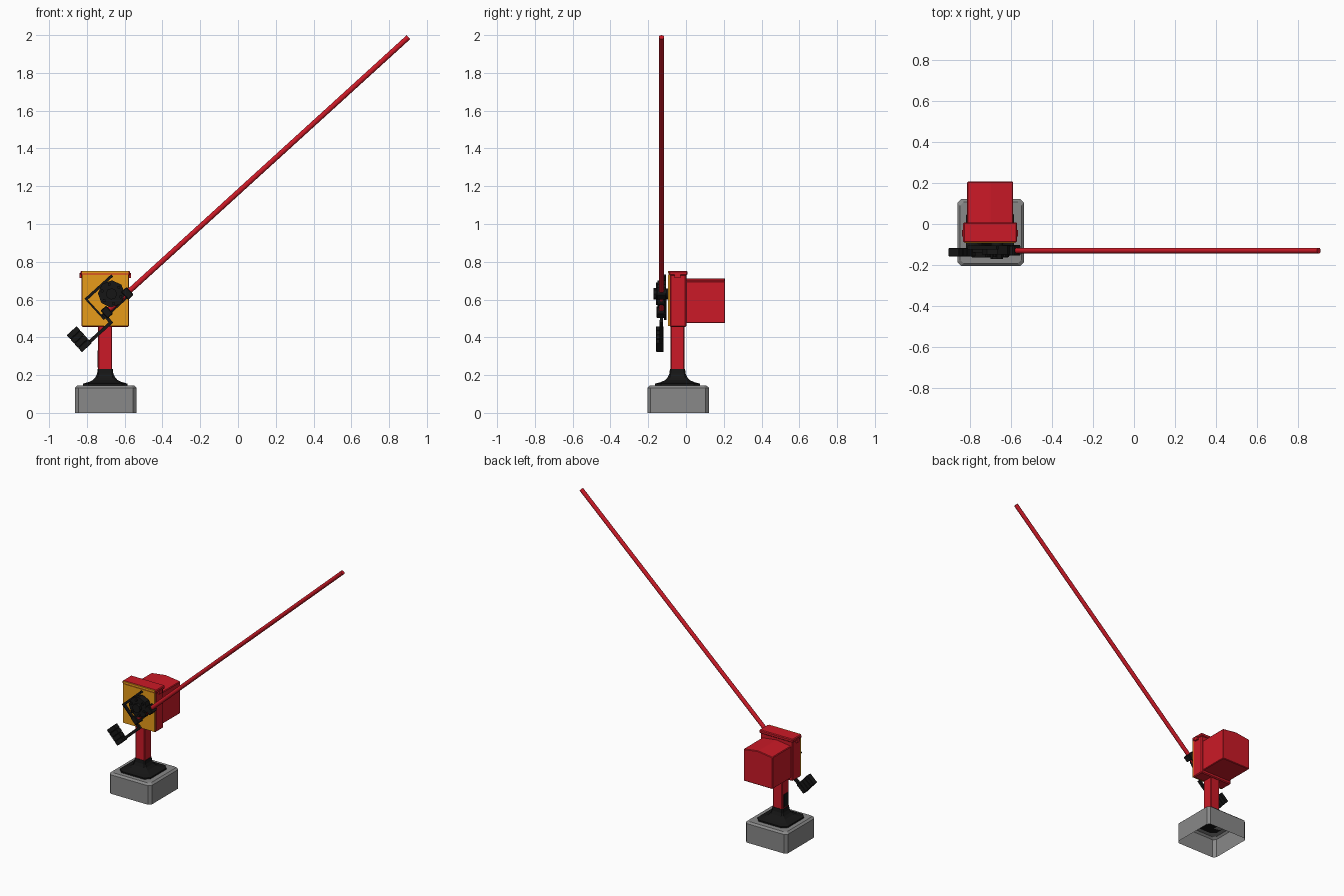
import bpy, bmesh, math
from mathutils import Matrix, Vector

if "Cube" in bpy.data.objects:
    bpy.data.objects.remove(bpy.data.objects["Cube"])


def mat(name, rgb):
    m = bpy.data.materials.new(name)
    m.diffuse_color = (*rgb, 1)
    m.use_nodes = True
    m.node_tree.nodes["Principled BSDF"].inputs["Base Color"].default_value = m.diffuse_color
    return m


RED = mat("red_paint", (0.60, 0.01, 0.02))
ORANGE = mat("orange_paint", (0.80, 0.33, 0.01))
BLACK = mat("black_metal", (0.008, 0.008, 0.008))
GREY = mat("concrete", (0.25, 0.25, 0.25))

# Frame of the tilted arm: local x runs along the boom, origin at the hub
ARM = Matrix.Translation((-0.67, 0, 0.63)) @ Matrix.Rotation(-math.radians(42.3), 4, 'Y')
WORLD = Matrix.Identity(4)


def finish(name, bm, material, frame=WORLD):
    bmesh.ops.recalc_face_normals(bm, faces=bm.faces)
    me = bpy.data.meshes.new(name)
    bm.to_mesh(me)
    bm.free()
    ob = bpy.data.objects.new(name, me)
    bpy.context.collection.objects.link(ob)
    ob.matrix_world = frame
    me.materials.append(material)
    return ob


def box(name, x, y, z, material, frame=WORLD, bevel=0):
    lo, hi = Vector((x[0], y[0], z[0])), Vector((x[1], y[1], z[1]))
    bm = bmesh.new()
    bmesh.ops.create_cube(bm, size=1, matrix=Matrix.Translation((lo + hi) / 2)
                          @ Matrix.Diagonal((*(hi - lo), 1)))
    if bevel:
        bmesh.ops.bevel(bm, geom=bm.edges[:], offset=bevel, segments=1, affect='EDGES')
    return finish(name, bm, material, frame)


def cylinder(name, p, q, r, sides, material, frame=WORLD):
    p, q = Vector(p), Vector(q)
    bm = bmesh.new()
    turn = (q - p).to_track_quat('Z', 'Y').to_matrix().to_4x4()
    bmesh.ops.create_cone(bm, cap_ends=True, segments=sides, radius1=r, radius2=r,
                          depth=(q - p).length, matrix=Matrix.Translation((p + q) / 2) @ turn)
    ob = finish(name, bm, material, frame)
    if sides > 8:
        ob.data.shade_smooth()
        ob.data.set_sharp_from_angle(angle=math.radians(40))
    return ob


def square_loft(name, cx, cy, rings, material, cap=False):
    """Stack of chamfered squares given as (z, half width, chamfer)."""
    bm = bmesh.new()
    loops = []
    for z, h, c in rings:
        k = h - c
        pts = [(h, -k), (h, k), (k, h), (-k, h), (-h, k), (-h, -k), (-k, -h), (k, -h)]
        loops.append([bm.verts.new((cx + x, cy + y, z)) for x, y in pts])
    for a, b in zip(loops, loops[1:]):
        for i in range(8):
            j = (i + 1) % 8
            bm.faces.new((a[i], a[j], b[j], b[i]))
    if cap:
        bm.faces.new(loops[0])
        bm.faces.new(loops[-1])
    return finish(name, bm, material)


# Foundation shell, open underneath, with a curved foot and post
square_loft("foundation", -0.70, -0.042, [(0, .163, .018), (.133, .163, .018),
            (.145, .150, .018), (.145, .07, .018)], GREY)
square_loft("post_foot", -0.703, -0.045, [(.145, .118, .03), (.155, .118, .03),
            (.163, .088, .024), (.173, .066, .018), (.188, .052, .012),
            (.208, .043, .007), (.232, .040, .005)], BLACK, True)
square_loft("post", -0.703, -0.045, [(.20, .037, .005), (.47, .037, .005)], RED, True)
box("post_hatch", (-.744, -.738), (-.07, -.02), (.24, .33), BLACK)

# Housing: front case, lid, front panel
box("front_case", (-.828, -.577), (-.086, .002), (.455, .735), RED, bevel=.006)
box("case_lid", (-.834, -.571), (-.090, .008), (.728, .752), RED, bevel=.005)
box("front_panel", (-.825, -.580), (-.094, -.084), (.460, .733), ORANGE)
box("lid_front", (-.825, -.580), (-.094, -.084), (.737, .750), ORANGE)
for s in (-1, 1):
    box("lid_catch", (-.7025 + s * .131 - .006, -.7025 + s * .131 + .006),
        (-.06, -.03), (.715, .74), RED)

# Rear case with a shallow ridge
bm = bmesh.new()
outline = [(-.815, .475), (-.59, .475), (-.59, .698), (-.7025, .713), (-.815, .698)]
face = bm.faces.new([bm.verts.new((x, -.01, z)) for x, z in outline])
out = bmesh.ops.extrude_face_region(bm, geom=[face])
bmesh.ops.translate(bm, verts=[v for v in out["geom"] if isinstance(v, bmesh.types.BMVert)],
                    vec=(0, .217, 0))
bmesh.ops.bevel(bm, geom=bm.edges[:], offset=.004, segments=1, affect='EDGES')
finish("rear_case", bm, RED)

# Drive hub with bolts
cylinder("drive_shaft", (0, -.08, 0), (0, -.15, 0), .03, 12, BLACK, ARM)
cylinder("hub_disc", (0, -.105, 0), (0, -.150, 0), .072, 8, BLACK, ARM)
cylinder("hub_cap", (0, -.150, 0), (0, -.172, 0), .03, 8, BLACK, ARM)
for i in range(6):
    t = math.tau * i / 6
    x, z = .052 * math.cos(t), .052 * math.sin(t)
    cylinder("hub_bolt", (x, -.148, z), (x, -.160, z), .009, 6, BLACK, ARM)

# Boom, held by two clamps
cylinder("boom", (-.09, -.13, -.053), (2.078, -.13, -.053), .014, 16, RED, ARM)
for a in (-.083, .064):
    box("boom_clamp", (a - .02, a + .02), (-.155, -.105), (-.083, -.027), BLACK, ARM, .004)

# Bracket around the hub
box("bracket_top", (-.12, .068), (-.125, -.105), (.062, .077), BLACK, ARM)
box("bracket_side", (-.123, -.113), (-.125, -.105), (-.06, .077), BLACK, ARM)
box("bracket_foot", (-.123, .084), (-.116, -.102), (-.075, -.045), BLACK, ARM)
box("bracket_web", (-.01, .01), (-.123, -.107), (.04, .07), BLACK, ARM)

# Counterweight arm and stacked plates
box("weight_link", (-.112, -.095), (-.138, -.122), (-.118, -.05), BLACK, ARM)
box("weight_arm", (-.30, -.095), (-.140, -.122), (-.119, -.101), BLACK, ARM)
for i in range(4):
    b = -.123 + i * .0305
    box("weight_plate", (-.323, -.252), (-.158, -.118), (b, b + .029), BLACK, ARM, .002)
box("weight_core", (-.318, -.257), (-.154, -.122), (-.12, -.005), BLACK, ARM)
